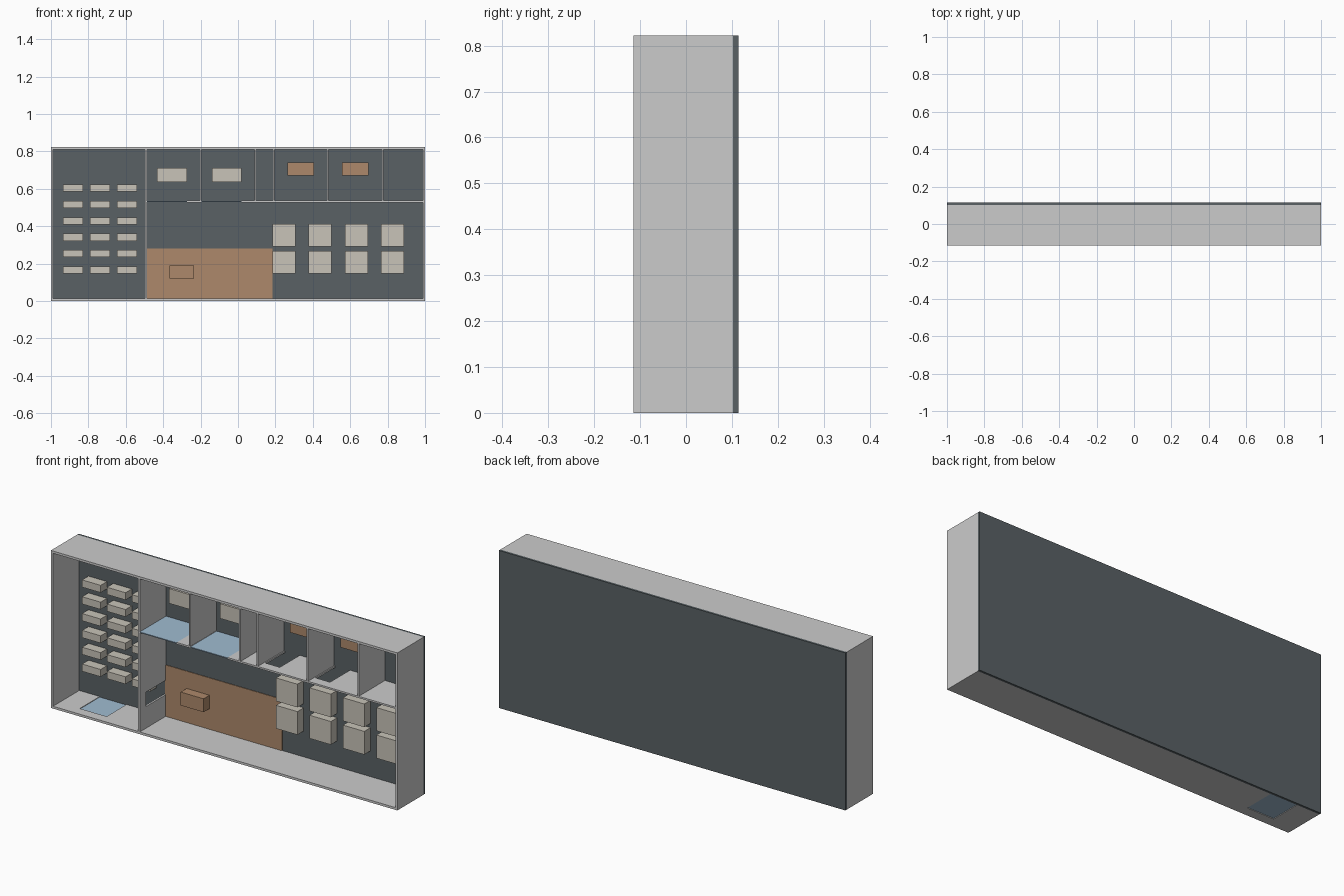
import bpy
import bmesh

if "Cube" in bpy.data.objects:
    bpy.data.objects.remove(bpy.data.objects["Cube"])

Y0, YF, Y1 = -0.114, 0.102, 0.114   # wall rim, floor surface, floor back
TOP, T = 0.822, 0.012               # overall height, outer wall thickness
DOOR = -0.062                       # door head level (towards the front)


def material(name, rgb):
    m = bpy.data.materials.new(name)
    m.diffuse_color = (*rgb, 1)
    m.use_nodes = True
    m.node_tree.nodes["Principled BSDF"].inputs["Base Color"].default_value = m.diffuse_color
    return m


slate = material("slate", (0.10, 0.12, 0.13))
cream = material("cream", (0.58, 0.55, 0.48))
tan = material("tan", (0.42, 0.25, 0.145))
blue = material("glass_blue", (0.35, 0.50, 0.64))


def boxes(name, parts, mat=None):
    """One object made of boxes given as (x0, x1, y0, y1, z0, z1)."""
    bm = bmesh.new()
    for x0, x1, y0, y1, z0, z1 in parts:
        for v in bmesh.ops.create_cube(bm, size=1)["verts"]:
            v.co = (x1 if v.co.x > 0 else x0,
                    y1 if v.co.y > 0 else y0,
                    z1 if v.co.z > 0 else z0)
    me = bpy.data.meshes.new(name)
    bm.to_mesh(me)
    bm.free()
    ob = bpy.data.objects.new(name, me)
    bpy.context.collection.objects.link(ob)
    if mat:
        me.materials.append(mat)
    return ob


def wall_x(x0, x1, z0, z1, door=None):
    """Wall running along x, optionally with a door gap (a, b)."""
    if not door:
        return [(x0, x1, Y0, YF, z0, z1)]
    a, b = door
    return [(x0, a, Y0, YF, z0, z1), (a, b, Y0, DOOR, z0, z1), (b, x1, Y0, YF, z0, z1)]


# Floor slab and wooden floor area
boxes("floor_slab", [(-1, 1, YF, Y1, 0, TOP)], slate)
boxes("wood_floor", [(-0.49, 0.185, YF - 0.003, YF + 0.002, T, 0.28)], tan)

# Outer walls with an entrance in the lower one
boxes("outer_walls",
      wall_x(-1, 1, 0, T, (-0.87, -0.715))
      + [(-1, 1, Y0, YF, TOP - T, TOP),
         (-1, -1 + T, Y0, YF, T, TOP - T),
         (1 - T, 1, Y0, YF, T, TOP - T)])
boxes("entrance_glass", [(-0.87, -0.715, DOOR, YF, 0.003, 0.009)], blue)

# Hall dividing wall with a door gap
H = 0.005
xa, xb = -0.492 - H, -0.492 + H
boxes("hall_wall", [(xa, xb, Y0, YF, T, 0.125), (xa, xb, Y0, DOOR, 0.125, 0.20),
                    (xa, xb, Y0, YF, 0.20, TOP - T)])

# Corridor wall: solid parts, doors and glazed fronts
z0, z1 = 0.527, 0.536
boxes("corridor_wall",
      wall_x(-0.274, -0.195, z0, z1) + wall_x(0.02, 0.19, z0, z1)
      + wall_x(0.19, 0.48, z0, z1, (0.20, 0.285))
      + wall_x(0.48, 1 - T, z0, z1, (0.49, 0.575)))
boxes("glass_fronts", [(a, b, Y0, YF, 0.529, 0.534)
                       for a, b in ((xb, -0.274), (-0.195, 0.02))], blue)

# Walls between the small rooms
boxes("room_walls", [(x - 0.004, x + 0.004, Y0, YF, z1, TOP - T)
                     for x in (-0.2, 0.091, 0.19, 0.48, 0.773)])

# Rows of benches in the left hall
YT = 0.05   # furniture height
for c in range(3):
    for r in range(6):
        x, z = -0.935 + 0.1435 * c, 0.146 + 0.0878 * r
        boxes(f"bench_{c}_{r}", [(x, x + 0.107, YT, YF, z, z + 0.038)], cream)

# Blocks of workstations on the right
for c in range(4):
    for r in range(2):
        x, z = 0.185 + 0.193 * c, 0.147 + 0.143 * r
        boxes(f"workstation_{c}_{r}", [(x, x + 0.123, YT, YF, z, z + 0.121)], cream)

# Tables in the glazed rooms, desks in the offices, reception desk
for i, x in enumerate((-0.432, -0.14)):
    boxes(f"meeting_table_{i}", [(x, x + 0.158, YT, YF, 0.635, 0.712)], cream)
for i, x in enumerate((0.265, 0.557)):
    boxes(f"office_desk_{i}", [(x, x + 0.141, YT, YF, 0.67, 0.74)], tan)
boxes("reception_desk", [(-0.366, -0.234, YT, YF, 0.12, 0.19)], tan)
